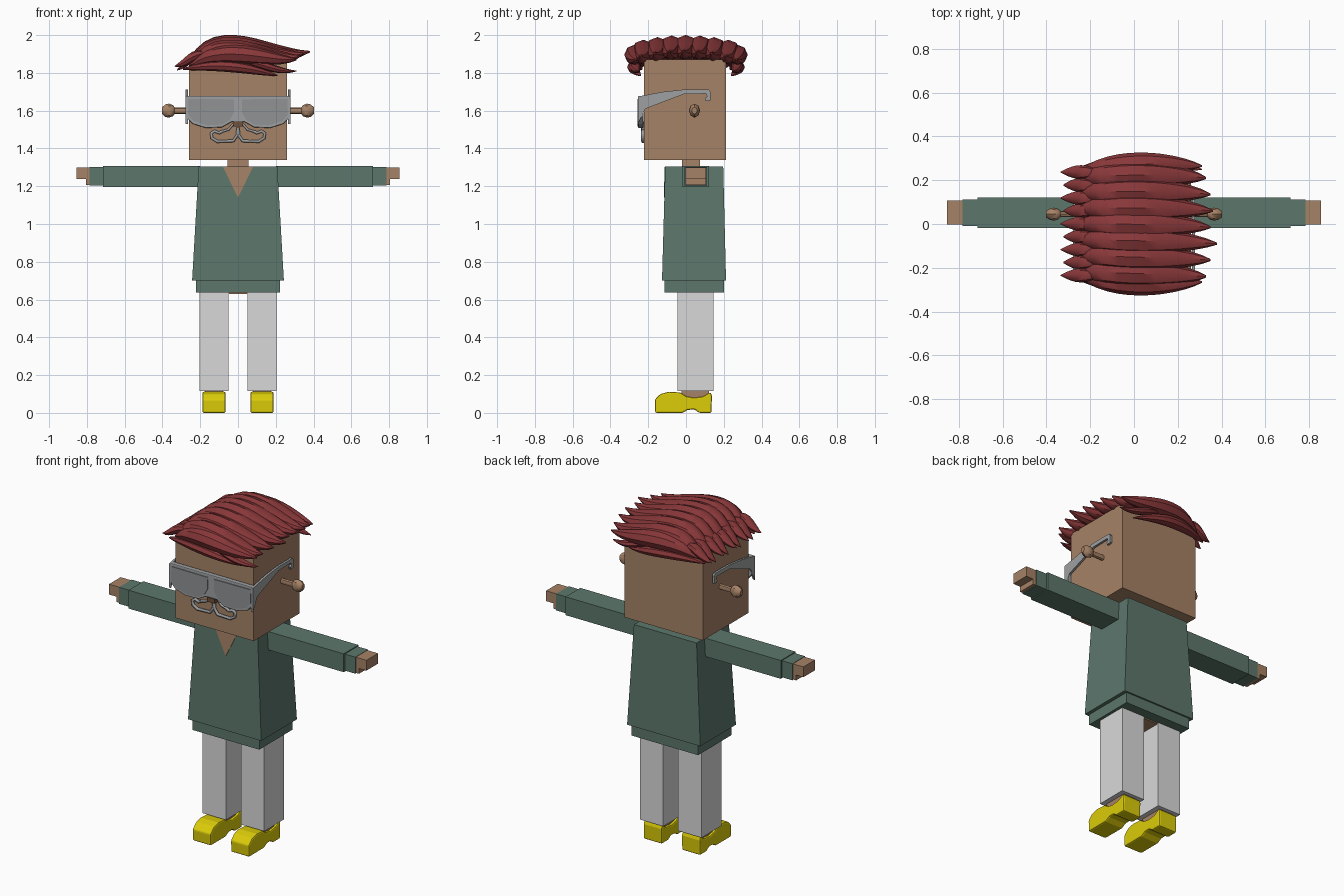
import bpy, bmesh, math
from mathutils import Vector
from mathutils.geometry import interpolate_bezier

if "Cube" in bpy.data.objects:
    bpy.data.objects.remove(bpy.data.objects["Cube"])


def material(name, rgb):
    col = [(c / 255 / 12.92 if c < 11 else ((c / 255 + 0.055) / 1.055) ** 2.4) for c in rgb] + [1]
    m = bpy.data.materials.new(name)
    m.use_nodes = True
    m.diffuse_color = col
    m.node_tree.nodes["Principled BSDF"].inputs["Base Color"].default_value = col
    return m


SKIN = material("skin tan", (166, 130, 102))
GREEN = material("sweater green", (92, 119, 108))
GREY = material("trouser grey", (217, 217, 217))
YELLOW = material("shoe yellow", (220, 204, 8))
RED = material("hair red", (138, 56, 58))
FRAME = material("glasses grey", (158, 160, 162))
LENS = material("lens grey", (144, 146, 148))
BROWN = material("nose brown", (112, 82, 60))


def loft(name, rings, mat, smooth=False, bevel=0):
    """Skin equal-sized rings and cap both ends."""
    bm = bmesh.new()
    vs = [[bm.verts.new(p) for p in r] for r in rings]
    n = len(vs[0])
    for a, b in zip(vs, vs[1:]):
        for i in range(n):
            j = (i + 1) % n
            bm.faces.new((a[i], a[j], b[j], b[i]))
    bm.faces.new(vs[0])
    bm.faces.new(vs[-1])
    bmesh.ops.recalc_face_normals(bm, faces=bm.faces)
    me = bpy.data.meshes.new(name)
    bm.to_mesh(me)
    bm.free()
    if smooth:
        me.shade_smooth()
        me.set_sharp_from_angle(angle=math.radians(40))
    me.materials.append(mat)
    ob = bpy.data.objects.new(name, me)
    bpy.context.collection.objects.link(ob)
    if bevel:
        mod = ob.modifiers.new("soft edges", "BEVEL")
        mod.width, mod.segments = bevel, 2
    return ob


def frustum(name, bottom, top, mat):
    """Each end is (x0, x1, y0, y1, z)."""
    return loft(name, [[(a, c, z), (b, c, z), (b, d, z), (a, d, z)]
                       for a, b, c, d, z in (bottom, top)], mat)


def box(name, x, y, z, mat):
    x = sorted(x)
    return frustum(name, (*x, *y, z[0]), (*x, *y, z[1]), mat)


def plate_y(name, pts, y0, y1, mat, bevel=0):
    return loft(name, [[(x, y, z) for x, z in pts] for y in (y0, y1)], mat, False, bevel)


def plate_x(name, pts, x0, x1, mat, bevel=0):
    return loft(name, [[(x, y, z) for y, z in pts] for x in (x0, x1)], mat, False, bevel)


def tube(name, pts, r, mat):
    cu = bpy.data.curves.new(name, "CURVE")
    cu.dimensions = "3D"
    cu.bevel_depth, cu.bevel_resolution, cu.use_fill_caps = r, 1, True
    sp = cu.splines.new("POLY")
    sp.points.add(len(pts) - 1)
    for p, q in zip(sp.points, pts):
        p.co = (*q, 1)
    cu.materials.append(mat)
    ob = bpy.data.objects.new(name, cu)
    bpy.context.collection.objects.link(ob)


# Head, neck and torso
box("head", (-.26, .26), (-.222, .212), (1.34, 1.87), SKIN)
box("neck", (-.055, .055), (-.02, .075), (1.25, 1.34), SKIN)
frustum("sweater", (-.243, .243, -.127, .212, .70), (-.208, .208, -.11, .197, 1.305), GREEN)
box("sweater_hem", (-.222, .222), (-.115, .202), (.637, .70), GREEN)
box("hips", (-.19, .19), (-.04, .14), (.63, .64), SKIN)
# Triangle neckline lying on the sloping chest
loft("neckline", [[(-.08, y - .11, 1.303), (.08, y - .11, 1.303), (0, y - .1145, 1.14)]
                  for y in (-.003, .004)], SKIN)

shoe = [(-.163, 0), (-.165, .07), (-.135, .1), (-.09, .112), (-.03, .108), (.0, .088),
        (.04, .08), (.09, .086), (.13, .11), (.137, .09), (.135, 0), (.07, 0),
        (.045, .018), (.01, .016), (-.02, 0)]
temple = [(-.255, 1.675), (-.12, 1.70), (-.01, 1.712), (.12, 1.712), (.13, 1.70), (.13, 1.655),
          (.105, 1.65), (.1, 1.665), (.112, 1.675), (.105, 1.69), (-.01, 1.688),
          (-.215, 1.61), (-.255, 1.53)]
for s, side in ((1, "left"), (-1, "right")):
    # Arms
    box(side + "_sleeve", (s * .2, s * .715), (-.018, .122), (1.197, 1.307), GREEN)
    box(side + "_cuff", (s * .715, s * .785), (-.008, .112), (1.203, 1.302), GREEN)
    box(side + "_hand", (s * .785, s * .855), (-.003, .107), (1.238, 1.3), SKIN)
    box(side + "_thumb", (s * .785, s * .806), (-.003, .107), (1.206, 1.24), SKIN)
    # Legs and shoes
    box(side + "_leg", (s * .05, s * .205), (-.044, .145), (.115, .637), GREY)
    box(side + "_foot", (s * .08, s * .175), (-.025, .122), (.05, .116), SKIN)
    plate_x(side + "_shoe", shoe, s * .066, s * .188, YELLOW, .008)
    # Ear: a stem ending in a knob, turned about the x axis
    prof = [(.25, .017), (.335, .017), (.345, .03), (.365, .037), (.385, .033), (.402, .018)]
    loft(side + "_ear", [[(s * x, .045 + .8 * r * math.cos(a * math.pi / 4),
                           1.6 + r * math.sin(a * math.pi / 4)) for a in range(8)]
                         for x, r in prof], SKIN, True)
    # Glasses temple and lens
    plate_x(side + "_temple", temple, s * .266, s * .279, FRAME)
    lens = [(.02, 1.66), (.262, 1.662), (.264, 1.58), (.235, 1.545), (.16, 1.522),
            (.085, 1.527), (.045, 1.55), (.022, 1.59)]
    plate_y(side + "_lens", [(s * x, z) for x, z in lens], -.258, -.25, LENS)
    # Nose wire loop with a small nostril curl
    wire = [(0, 1.51), (.004, 1.47), (.025, 1.44), (.11, 1.437), (.138, 1.455), (.142, 1.48),
            (.125, 1.492), (.1, 1.482), (.085, 1.49)]
    tube(side + "_nose_wire", [(s * x, -.228, z) for x, z in wire], .009, FRAME)
    tube(side + "_nose_pad", [(s * .025, -.228, 1.53), (s * .05, -.228, 1.5),
                              (s * .085, -.228, 1.49)], .007, FRAME)

half = [(.276, 1.678), (.278, 1.57), (.24, 1.53), (.17, 1.508), (.085, 1.512), (.035, 1.54)]
plate_y("glasses_front", half + [(-x, z) for x, z in half[::-1]], -.254, -.225, FRAME, .005)
box("nose_bridge", (-.025, .025), (-.258, -.22), (1.515, 1.542), BROWN)


def lock(name, p0, h0, h1, p1, width, height, steps=13):
    """Tapered lens-shaped strand of hair along a bezier path."""
    path = interpolate_bezier(Vector(p0), Vector(h0), Vector(h1), Vector(p1), steps)
    rings = []
    for i, c in enumerate(path):
        t = .015 + .97 * i / (steps - 1)
        f = math.sin(math.pi * t ** .85) ** .8
        rings.append([(c.x, c.y + width * f * math.cos(a * math.pi / 4),
                       c.z + height * f * math.sin(a * math.pi / 4)) for a in range(8)])
    loft(name, rings, RED, True)


# Long locks sweeping across the crown, tips flicking up
tips = [.33, .35, .38, .35, .36, .35, .33]
for i, tip in enumerate(tips):
    y = -.225 + i * .075
    drop = .5 * y * y
    lock(f"crown_lock_{i + 1}", (-.26, y * .95, 1.86 - drop), (-.12, y, 2.05 - drop),
         (.2, y * 1.02, 1.86 - drop), (tip, y - .015, 1.915 - drop), .062, .056)
# Drooping locks over the front and back edges of the head
for s, side in ((-1, "front"), (1, "back")):
    lock(side + "_edge_lock", (-.25, s * .235, 1.84), (-.1, s * .28, 1.96),
         (.16, s * .28, 1.86), (.31, s * .265, 1.87), .055, .05)
    lock(side + "_fringe", (-.29, s * .235, 1.82), (-.08, s * .29, 1.86),
         (.08, s * .29, 1.82), (.21, s * .24, 1.785), .035, .03)
    lock(side + "_side_wisp", (.02, s * .26, 1.86), (.12, s * .28, 1.86),
         (.2, s * .27, 1.8), (.31, s * .25, 1.81), .03, .022)
# Short spikes hanging over the right edge
for i in range(9):
    y = -.235 + i * .059
    lock(f"short_spike_{i + 1}", (-.16, y, 1.9), (-.24, y, 1.91), (-.27, y, 1.85),
         (-.335 + .012 * (i % 2), y, 1.835 - .02 * (i % 2)), .032, .028, 8)
